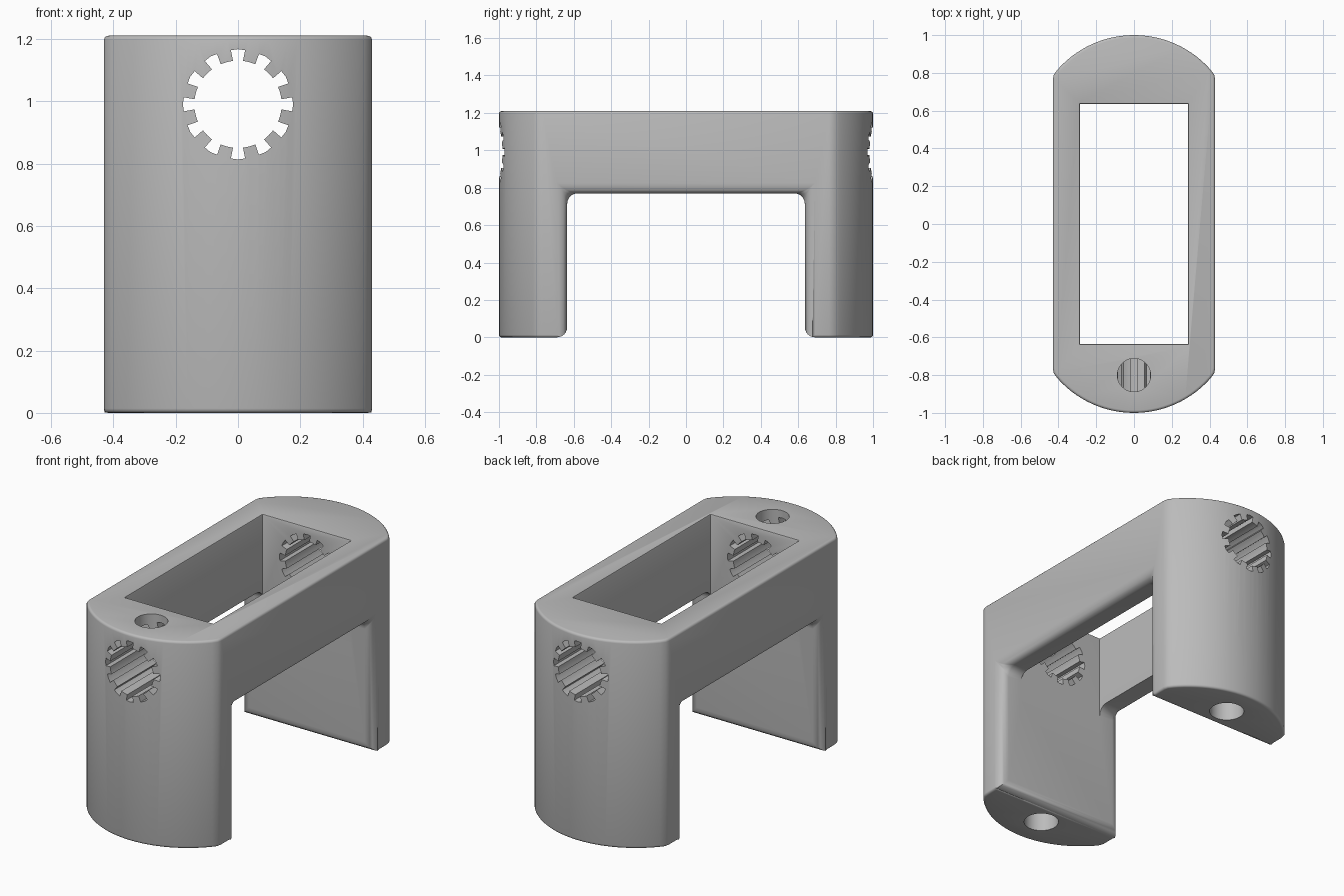
import bpy, bmesh, math
from mathutils import Matrix

HALF_W, TOP, SLOT_Y, SLOT_Z = 0.43, 1.21, 0.635, 0.77
HOLE_Z, PIN_Y = 0.99, 0.8

if "Cube" in bpy.data.objects:
    bpy.data.objects.remove(bpy.data.objects["Cube"], do_unlink=True)


def new_object(name, bm):
    bmesh.ops.recalc_face_normals(bm, faces=bm.faces)
    mesh = bpy.data.meshes.new(name)
    bm.to_mesh(mesh)
    bm.free()
    obj = bpy.data.objects.new(name, mesh)
    bpy.context.collection.objects.link(obj)
    return obj


def prism(name, points, low, high, along_y=False):
    """Extrude a flat outline upwards, or along y for an (x, z) outline."""
    bm = bmesh.new()
    place = (lambda p: (p[0], low, p[1])) if along_y else (lambda p: (p[0], p[1], low))
    face = bm.faces.new([bm.verts.new(place(p)) for p in points])
    moved = bmesh.ops.extrude_face_region(bm, geom=[face])["geom"]
    step = (0, high - low, 0) if along_y else (0, 0, high - low)
    bmesh.ops.translate(bm, vec=step, verts=[v for v in moved if isinstance(v, bmesh.types.BMVert)])
    return new_object(name, bm)


def box(name, x, y, low, high):
    return prism(name, [(-x, -y), (x, -y), (x, y), (-x, y)], low, high)


def circle(r, y, n=40):
    return [(r * math.cos(math.tau * i / n), y + r * math.sin(math.tau * i / n)) for i in range(n)]


def cut(body, cutter):
    mod = body.modifiers.new("cut", "BOOLEAN")
    mod.operation, mod.solver, mod.object = "DIFFERENCE", "EXACT", cutter
    bpy.context.view_layer.objects.active = body
    bpy.ops.object.modifier_apply(modifier=mod.name)
    bpy.data.objects.remove(cutter, do_unlink=True)


def round_edges(body, width, segments, rule):
    """Round the sharp edges whose two end points both satisfy the rule."""
    bm = bmesh.new()
    bm.from_mesh(body.data)
    bmesh.ops.remove_doubles(bm, verts=bm.verts, dist=0.0002)
    edges = [e for e in bm.edges if all(rule(v.co) for v in e.verts)
             and len(e.link_faces) == 2 and e.calc_face_angle(0) > 0.6]
    bmesh.ops.bevel(bm, geom=edges, offset=width, segments=segments, profile=0.5,
                    affect="EDGES", clamp_overlap=True)
    bm.to_mesh(body.data)
    bm.free()


def near(a, b):
    return abs(a - b) < 0.001


# Body outline: straight sides, softened corners and a shallow arc at each end
radius, centre, steps = 0.54, 0.46, 28
limit = math.asin(0.405 / radius)
arc = [(radius * math.sin(limit * (1 - 2 * i / steps)),
        centre + radius * math.cos(limit * (1 - 2 * i / steps))) for i in range(steps + 1)]
end = [(HALF_W, 0.765), (0.424, 0.792)] + arc + [(-0.424, 0.792), (-HALF_W, 0.765)]
bracket = prism("bracket_body", end + [(-x, -y) for x, y in end], 0, TOP)

# Gap between the two legs, with a rounded outer rim
cut(bracket, box("leg_gap_cutter", 0.6, SLOT_Y, -0.2, SLOT_Z))
round_edges(bracket, 0.055, 6, lambda c: near(abs(c.x), HALF_W)
            and (near(abs(c.y), SLOT_Y) or near(c.z, SLOT_Z)) and abs(c.y) < SLOT_Y + 0.01)

# Small rounding on the top rim and the feet
round_edges(bracket, 0.014, 3, lambda c: near(c.z, 0) or near(c.z, TOP))

# Long rectangular opening through the top
cut(bracket, box("opening_cutter", 0.285, SLOT_Y, 0.6, 1.4))
round_edges(bracket, 0.008, 2, lambda c: near(c.z, TOP) and abs(c.x) < 0.29 and abs(c.y) < 0.64)

# Notched bore running through both ends
bore = []
for k in range(12):
    mid = math.tau * k / 12
    half_in, half_out = 0.115, 0.13
    polar = [(0.14, -half_in), (0.175, -half_out), (0.177, 0), (0.175, half_out), (0.14, half_in)]
    gap = math.tau / 12 - 2 * half_in
    polar += [(0.14, half_in + gap * t / 4) for t in (1, 2, 3)]
    bore += [(r * math.cos(mid + a), HOLE_Z + r * math.sin(mid + a)) for r, a in polar]
cut(bracket, prism("bore_cutter", bore, -1.2, 1.2, along_y=True))

# Round hole down into the front bore, and a blind hole in each foot
cut(bracket, prism("top_hole_cutter", circle(0.088, -PIN_Y), HOLE_Z, 1.4))
for side in (-1, 1):
    cut(bracket, prism("foot_hole_cutter", circle(0.095, side * PIN_Y), -0.2, 0.3))

# Single grey material
grey = bpy.data.materials.new("plain_grey")
grey.use_nodes = True
colour = (0.5, 0.5, 0.5, 1)
grey.diffuse_color = colour
grey.node_tree.nodes["Principled BSDF"].inputs["Base Color"].default_value = colour
bracket.data.materials.clear()
bracket.data.materials.append(grey)
for poly in bracket.data.polygons:
    poly.material_index = 0

bpy.ops.object.select_all(action="DESELECT")
bracket.select_set(True)
bpy.context.view_layer.objects.active = bracket
bpy.ops.object.shade_smooth_by_angle(angle=math.radians(35))
